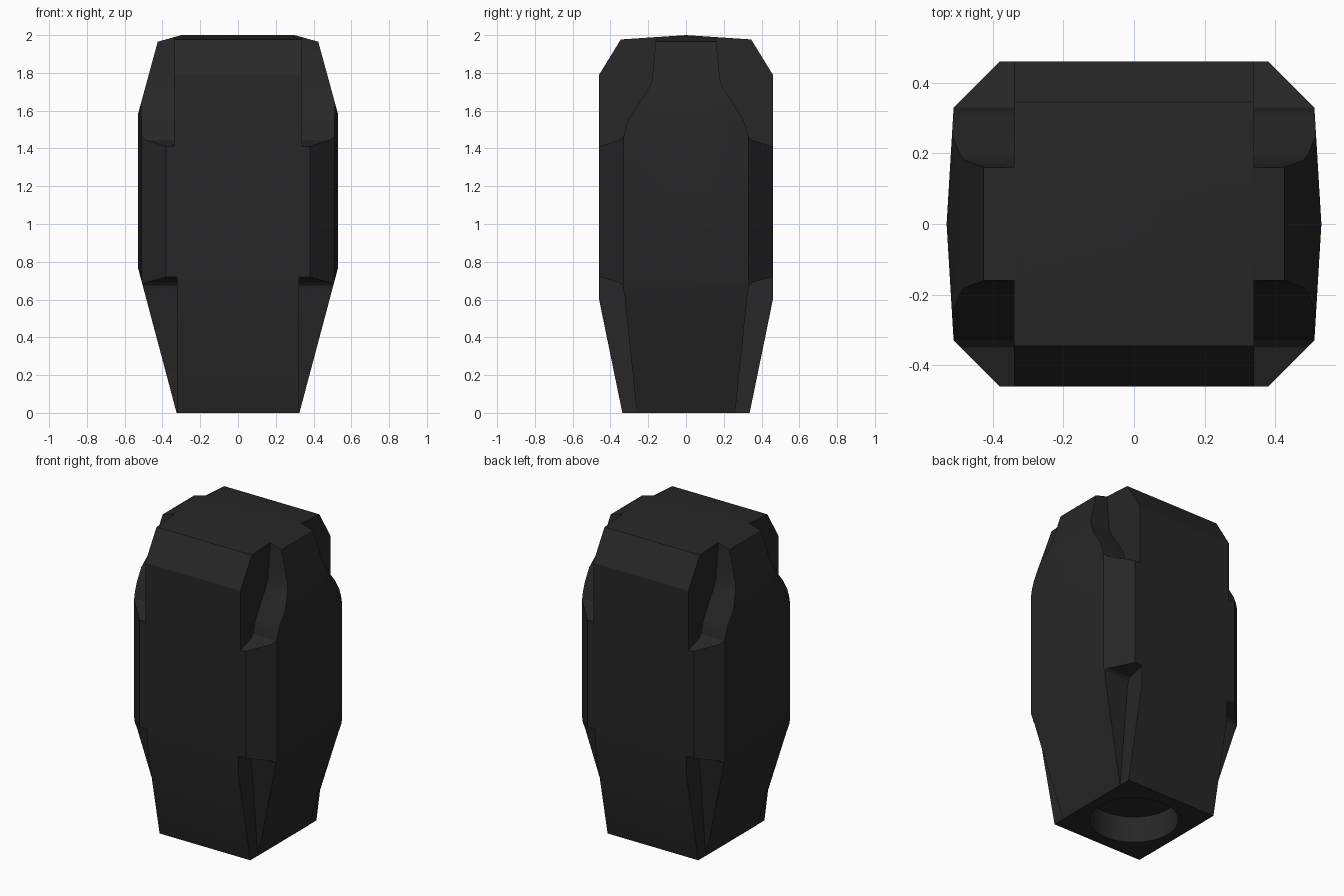
import bpy, bmesh, math
from mathutils import Vector

cube = bpy.data.objects.get("Cube")
if cube:
    bpy.data.objects.remove(cube, do_unlink=True)

charcoal = bpy.data.materials.new("charcoal")
charcoal.use_nodes = True
colour = (0.02, 0.02, 0.02, 1)
charcoal.diffuse_color = colour
charcoal.node_tree.nodes["Principled BSDF"].inputs["Base Color"].default_value = colour


def make_object(name, bm):
    bmesh.ops.recalc_face_normals(bm, faces=bm.faces[:])
    mesh = bpy.data.meshes.new(name)
    bm.to_mesh(mesh)
    bm.free()
    mesh.materials.append(charcoal)
    obj = bpy.data.objects.new(name, mesh)
    bpy.context.collection.objects.link(obj)
    return obj


def trim(bm, point, normal):
    """Slice off everything beyond a plane and cap the cut."""
    cut = bmesh.ops.bisect_plane(
        bm, geom=bm.verts[:] + bm.edges[:] + bm.faces[:], dist=1e-6,
        plane_co=point, plane_no=normal, clear_outer=True)["geom_cut"]
    edges = [e for e in cut if isinstance(e, bmesh.types.BMEdge) and e.is_boundary]
    if edges:
        bmesh.ops.holes_fill(bm, edges=edges)


def trim_profile(bm, axis, profile):
    """Trim both sides of the block to a half outline of (width, height)."""
    for (w0, h0), (w1, h1) in zip(profile, profile[1:]):
        for side in (-1, 1):
            point, normal = Vector((0, 0, h0)), Vector((0, 0, w0 - w1))
            point[axis] = side * w0
            normal[axis] = side * (h1 - h0)
            trim(bm, point, normal)


# Faceted block, cut down from a box
bm = bmesh.new()
bmesh.ops.create_cube(bm, size=2)
bmesh.ops.scale(bm, vec=(0.53, 0.46, 1), verts=bm.verts)
bmesh.ops.translate(bm, vec=(0, 0, 1), verts=bm.verts)
trim_profile(bm, 0, [(0.325, 0), (0.53, 0.77)])
trim_profile(bm, 0, [(0.53, 1.58), (0.425, 1.965), (0.3, 2)])
trim_profile(bm, 1, [(0.337, 0), (0.46, 0.6)])
trim_profile(bm, 1, [(0.46, 1.79), (0.345, 1.977), (0, 2)])
for sx in (-1, 1):
    for sy in (-1, 1):
        trim(bm, (sx * 0.53, 0, 1), (sx, sy * 0.06, 0))        # slight side crown
        trim(bm, (sx * 0.38, sy * 0.46, 1), (sx, sy, 0))       # corner chamfer
block = make_object("handle_block", bm)


def corner_cutter(name, inner_x, profile, sx, sy):
    """A yz outline extruded outwards from inner_x at one corner."""
    bm = bmesh.new()
    face = bm.faces.new([bm.verts.new((sx * inner_x, sy * y, z)) for y, z in profile])
    new = bmesh.ops.extrude_face_region(bm, geom=[face])["geom"]
    bmesh.ops.translate(bm, vec=(sx * 0.5, 0, 0),
                        verts=[v for v in new if isinstance(v, bmesh.types.BMVert)])
    return make_object(name, bm)


upper_notch = [(0.6, 1.36), (0.46, 1.41), (0.35, 1.445), (0.33, 1.465), (0.32, 1.51),
               (0.3, 1.56), (0.2, 1.715), (0.18, 1.76), (0.16, 1.97), (0.155, 2.1), (0.6, 2.1)]
lower_notch = [(0.6, 0.767), (0.46, 0.72), (0.35, 0.69), (0.335, 0.675), (0.325, 0.62),
               (0.26, 0), (0.25, -0.1), (0.6, -0.1)]

# Corner notches and the round socket underneath
cutters = []
for sx in (-1, 1):
    for sy in (-1, 1):
        cutters.append(corner_cutter("upper_notch_cutter", 0.34, upper_notch, sx, sy))
        cutters.append(corner_cutter("lower_notch_cutter", 0.324, lower_notch, sx, sy))
bm = bmesh.new()
bmesh.ops.create_cone(bm, cap_ends=True, segments=48, radius1=0.26, radius2=0.26, depth=0.34)
cutters.append(make_object("socket_cutter", bm))

bpy.ops.object.select_all(action="DESELECT")
block.select_set(True)
bpy.context.view_layer.objects.active = block
for cutter in cutters:
    cutter.hide_render = True
    mod = block.modifiers.new("cut", "BOOLEAN")
    mod.operation, mod.solver, mod.object = "DIFFERENCE", "EXACT", cutter
    bpy.ops.object.modifier_apply(modifier=mod.name)
    bpy.data.objects.remove(cutter, do_unlink=True)

bpy.ops.object.shade_smooth_by_angle(angle=math.radians(25))
